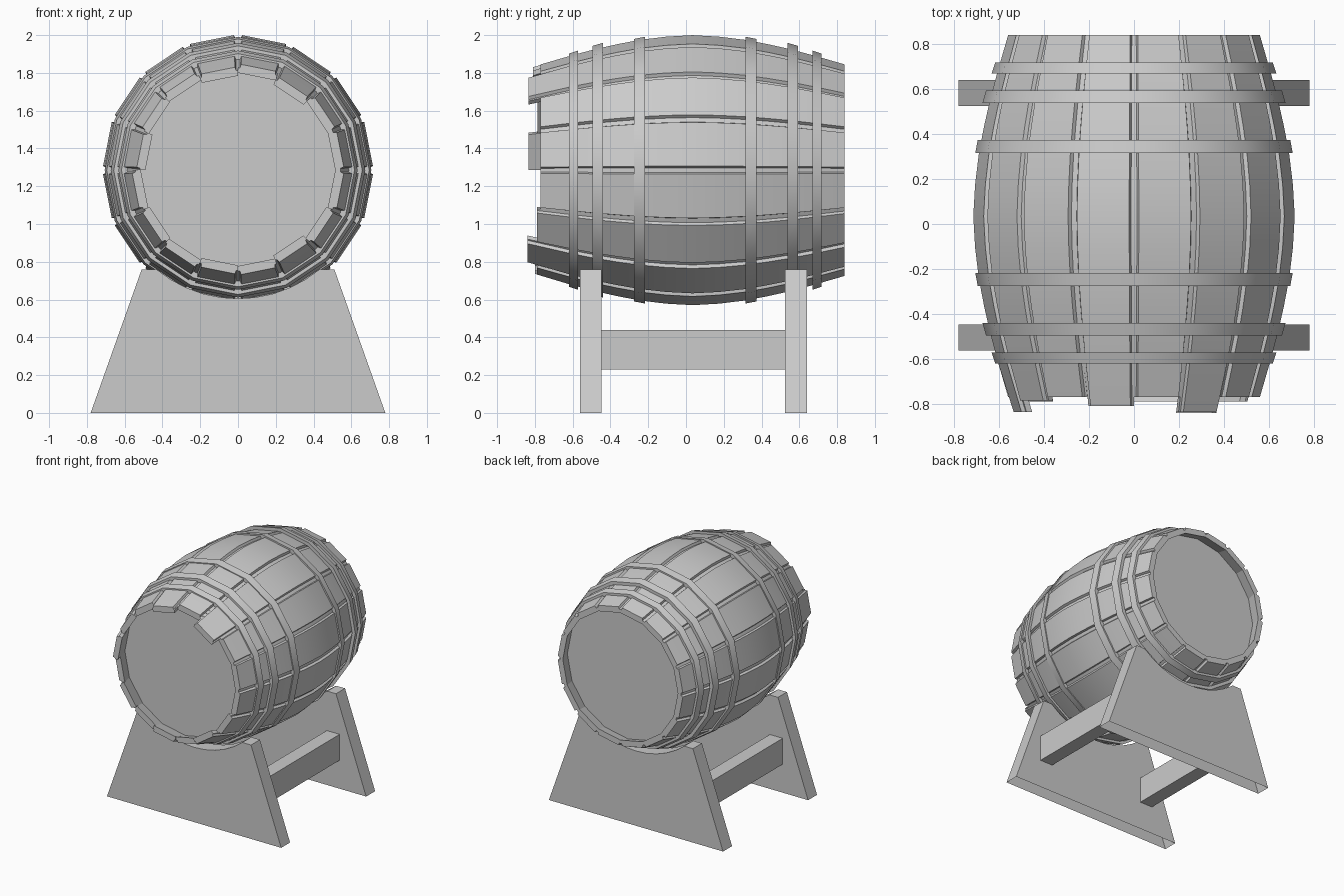
import bpy, bmesh, math

if "Cube" in bpy.data.objects:
    bpy.data.objects.remove(bpy.data.objects["Cube"])

AXIS_Z, MID_Y, N = 1.285, 0.035, 16
STEP = 2 * math.pi / N
# barrel profile: distance from the middle -> outer radius
PROFILE = [(0, .715), (.14, .707), (.28, .69), (.4, .667), (.52, .64), (.65, .605), (.805, .56), (.88, .532)]


def radius(y):
    d = abs(y - MID_Y)
    for (d0, r0), (d1, r1) in zip(PROFILE, PROFILE[1:]):
        if d <= d1:
            return r0 + (r1 - r0) * (d - d0) / (d1 - d0)
    return PROFILE[-1][1]


def finish(bm, name, smooth=None):
    bmesh.ops.recalc_face_normals(bm, faces=bm.faces)
    mesh = bpy.data.meshes.new(name)
    bm.to_mesh(mesh)
    bm.free()
    ob = bpy.data.objects.new(name, mesh)
    bpy.context.collection.objects.link(ob)
    if smooth:
        bpy.ops.object.select_all(action='DESELECT')
        ob.select_set(True)
        bpy.context.view_layer.objects.active = ob
        bpy.ops.object.shade_smooth_by_angle(angle=math.radians(smooth))
    return ob


def polar(bm, r, a, y):
    return bm.verts.new((r * math.cos(a), y, AXIS_Z + r * math.sin(a)))


def bridge(bm, rings):
    for r0, r1 in zip(rings, rings[1:]):
        n = len(r0)
        for i in range(n):
            bm.faces.new((r0[i], r0[(i + 1) % n], r1[(i + 1) % n], r1[i]))


def lathe(name, points, smooth):
    """Turn a closed (y, r) section about the barrel axis."""
    bm = bmesh.new()
    rings = [[polar(bm, r, i * STEP, y) for i in range(N)] for y, r in points]
    bridge(bm, rings + rings[:1])
    return finish(bm, name, smooth)


MIDS = [MID_Y + s * d for s, d in
        [(-1, .65), (-1, .52), (-1, .4), (-1, .28), (-1, .14), (1, 0),
         (1, .14), (1, .28), (1, .4), (1, .52), (1, .65)]]

# staves touching each other, with chamfered edges and uneven front ends
EXTRA = [0, 0, .015, .065, .04, .025, .015, .065, 0, .02, .0, .03, .02, .07, .02, 0]
EXTRA[2], EXTRA[3], EXTRA[5] = .065, .0, 0
GAP, GROOVE, THICK = .03, .018, .045
for k, extra in enumerate(EXTRA):
    bm = bmesh.new()
    a0, a1 = k * STEP, (k + 1) * STEP
    rings = []
    for y in [-.77 - extra] + MIDS + [.84]:
        r = radius(y)
        rings.append([polar(bm, r - d, a, y) for d, a in (
            (0, a0 + GAP), (0, a1 - GAP), (GROOVE, a1 - GAP * .6), (GROOVE, a1),
            (THICK, a1), (THICK, a0), (GROOVE, a0), (GROOVE, a0 + GAP * .6))])
    bridge(bm, rings)
    bm.faces.new(rings[0])
    bm.faces.new(rings[-1])
    finish(bm, f"stave_{k + 1}", 20)

# recessed heads
for name, y in (("front_head", -.67), ("back_head", .74)):
    bm = bmesh.new()
    rings = [[polar(bm, radius(y) - .035, i * STEP, y + t) for i in range(N)] for t in (-.001, .001)]
    bridge(bm, rings)
    bm.faces.new(rings[0])
    bm.faces.new(rings[1])
    finish(bm, name)

# hoops
HOOPS = [(-.62, -.572, .617, .633), (-.495, -.44, .658, .674), (-.275, -.217, .695, .706)]
for i, (y0, y1, r0, r1) in enumerate(HOOPS):
    for side in ("front", "back"):
        a, b = (y0, y1) if side == "front" else (.098 - y0, .098 - y1)
        lathe(f"{side}_hoop_{i + 1}", [(a, r0), (b, r1), (b, r1 - .03), (a, r0 - .03)], 23)

# cradle plates with a rounded seat, open underneath
SEAT, TOP = .68, .76
reach = math.acos((AXIS_Z - TOP) / SEAT)
arc = [-math.pi / 2 + reach * (1 - 2 * i / 10) for i in range(11)]
outline = [(-.78, 0), (.78, 0), (.51, TOP)]
outline += [(SEAT * math.cos(a), AXIS_Z + SEAT * math.sin(a)) for a in arc]
outline += [(-.51, TOP)]
for name, y0, y1 in (("front_cradle", -.562, -.448), ("back_cradle", .525, .64)):
    bm = bmesh.new()
    rings = [[bm.verts.new((x, y, z)) for x, z in outline] for y in (y0, y1)]
    bridge(bm, rings)
    bm.faces.new(rings[0])
    bm.faces.new(rings[1])
    bmesh.ops.recalc_face_normals(bm, faces=bm.faces)
    base = [f for f in bm.faces if all(v.co.z < .001 for v in f.verts)]
    bmesh.ops.delete(bm, geom=base, context='FACES_ONLY')
    finish(bm, name)

# side beams joining the cradles
for side, x in (("left", -.495), ("right", .485)):
    bm = bmesh.new()
    bmesh.ops.create_cube(bm, size=1)
    for v in bm.verts:
        v.co = (x + v.co.x * .115, .0375 + v.co.y * .98, .335 + v.co.z * .21)
    finish(bm, f"{side}_beam")
